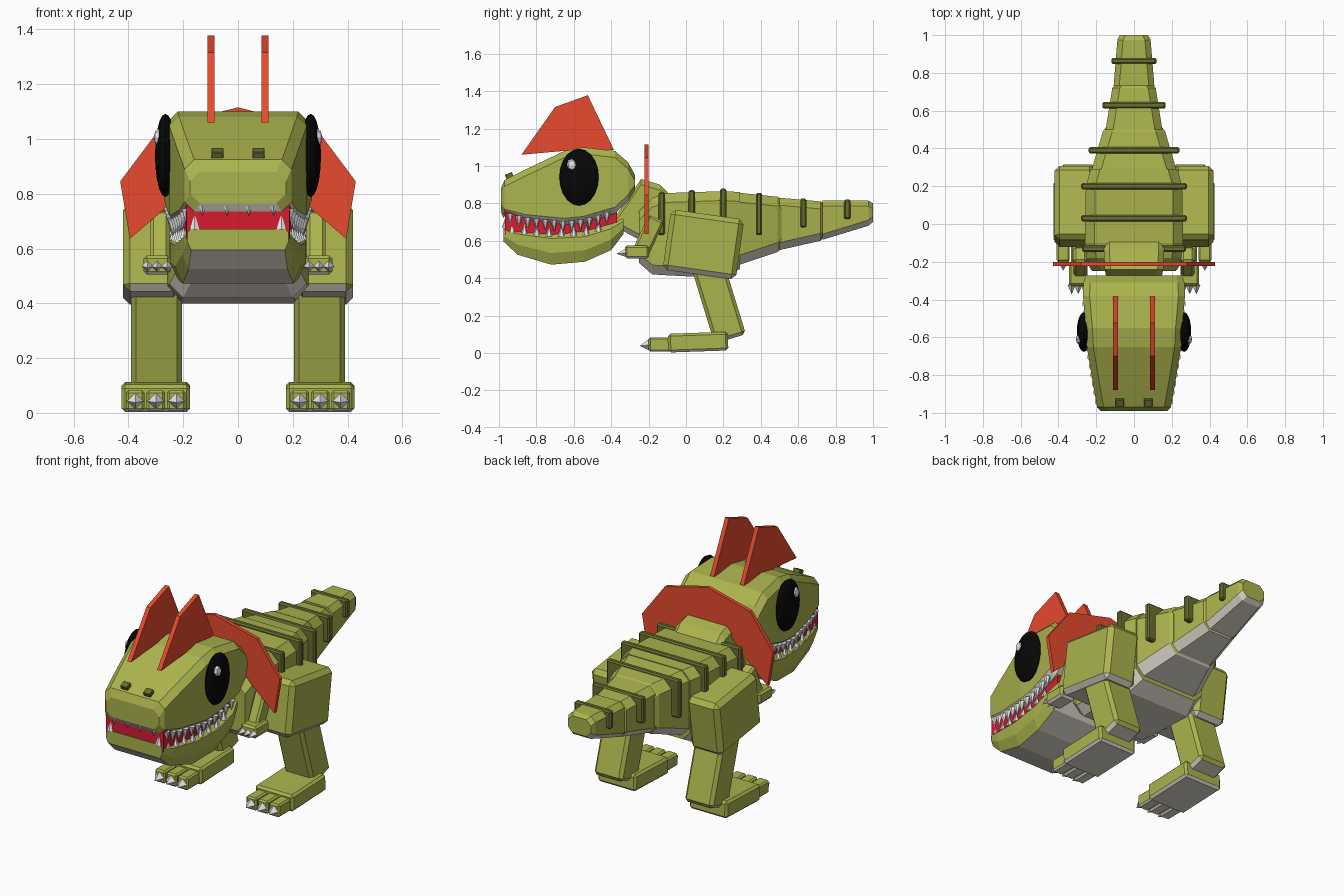
import bpy, bmesh, math
from mathutils import Matrix, Vector

cube = bpy.data.objects.get("Cube")
if cube:
    bpy.data.objects.remove(cube, do_unlink=True)


def material(name, r, g, b):
    m = bpy.data.materials.new(name)
    m.use_nodes = True
    m.diffuse_color = (r, g, b, 1)
    m.node_tree.nodes["Principled BSDF"].inputs["Base Color"].default_value = (r, g, b, 1)
    return m


GREEN = material("olive green", 0.41, 0.455, 0.075)
DARK = material("dark olive", 0.14, 0.16, 0.03)
GREY = material("underside grey", 0.76, 0.72, 0.62)
RED = material("crest red", 0.8, 0.068, 0.026)
MOUTH = material("mouth crimson", 0.68, 0.012, 0.03)
BLACK = material("eye black", 0.002, 0.002, 0.002)
CLAW = material("claw white", 0.8, 0.8, 0.8)


def finish(bm, name, mat):
    """Make an object; green parts get a grey underside."""
    bmesh.ops.recalc_face_normals(bm, faces=bm.faces)
    bm.normal_update()
    mesh = bpy.data.meshes.new(name)
    mesh.materials.append(mat)
    if mat == GREEN:
        mesh.materials.append(GREY)
        for f in bm.faces:
            f.material_index = int(f.normal.z < -0.5)
    bm.to_mesh(mesh)
    bm.free()
    obj = bpy.data.objects.new(name, mesh)
    bpy.context.collection.objects.link(obj)
    return obj


def loft(name, sections, mat=GREEN, chamfer=0.045, steep=1.0):
    """Skin chamfered rectangles given as (y, bottom, top, half width)."""
    bm = bmesh.new()
    rings = []
    for y, lo, hi, w in sections:
        c = min(chamfer, 0.4 * (hi - lo) / steep)
        d = c * steep
        right = [(w - c, lo), (w, lo + d), (w, hi - c), (w - c, hi)]
        outline = right + [(-x, z) for x, z in reversed(right)]
        rings.append([bm.verts.new((x, y, z)) for x, z in outline])
    for a, b in zip(rings, rings[1:]):
        for i in range(8):
            j = (i + 1) % 8
            bm.faces.new((a[i], a[j], b[j], b[i]))
    bm.faces.new(rings[0])
    bm.faces.new(rings[-1])
    return finish(bm, name, mat)


def box(name, center, size, tilt=0, bevel=0.015, mat=GREEN):
    """Chamfered box tilted about x (degrees)."""
    bm = bmesh.new()
    bmesh.ops.create_cube(bm, size=1, matrix=Matrix.Diagonal((*size, 1)))
    bmesh.ops.bevel(bm, geom=bm.edges[:], offset=bevel, segments=1, affect='EDGES')
    bm.transform(Matrix.Translation(center) @ Matrix.Rotation(math.radians(tilt), 4, 'X'))
    return finish(bm, name, mat)


def plate(name, outline, place, thick, mat):
    """Extrude an outline; place(a, b, t) maps it into space."""
    bm = bmesh.new()
    a, b = ([bm.verts.new(place(u, v, t)) for u, v in outline] for t in (-thick / 2, thick / 2))
    bm.faces.new(a)
    bm.faces.new(b[::-1])
    for i in range(len(a)):
        j = (i + 1) % len(a)
        bm.faces.new((a[i], b[i], b[j], a[j]))
    return finish(bm, name, mat)


def spikes(name, items, radius, length, sides):
    """Cones given as (base position, direction)."""
    bm = bmesh.new()
    for pos, way in items:
        d = Vector(way).normalized()
        m = Matrix.Translation(Vector(pos) + d * length / 2) @ d.to_track_quat('Z', 'Y').to_matrix().to_4x4()
        bmesh.ops.create_cone(bm, cap_ends=True, segments=sides, radius1=radius,
                              radius2=0, depth=length, matrix=m)
    return finish(bm, name, CLAW)


def ball(name, center, size, mat, segments):
    bm = bmesh.new()
    m = Matrix.Translation(center) @ Matrix.Diagonal((*size, 1))
    m = m @ Matrix.Rotation(math.pi / 2, 4, 'Y')
    bmesh.ops.create_uvsphere(bm, u_segments=segments, v_segments=segments // 2, radius=1, matrix=m)
    return finish(bm, name, mat)


def sample(sections, y, col):
    """Interpolate one column of a loft at y."""
    for a, b in zip(sections, sections[1:]):
        if a[0] <= y <= b[0]:
            return a[col] + (b[col] - a[col]) * (y - a[0]) / (b[0] - a[0])
    return sections[-1][col]


# Head, jaw and mouth
HEAD = [(-0.99, 0.765, 0.88, 0.175), (-0.97, 0.735, 0.925, 0.195), (-0.86, 0.705, 0.98, 0.215),
        (-0.65, 0.685, 1.08, 0.25), (-0.55, 0.695, 1.1, 0.255), (-0.38, 0.745, 1.08, 0.27),
        (-0.31, 0.81, 1.02, 0.268), (-0.272, 0.87, 0.95, 0.255)]
JAW = [(-0.975, 0.595, 0.672, 0.185), (-0.9, 0.525, 0.66, 0.205), (-0.72, 0.472, 0.64, 0.23),
       (-0.54, 0.488, 0.65, 0.248), (-0.4, 0.55, 0.69, 0.25), (-0.335, 0.635, 0.72, 0.23)]
loft("upper_head", HEAD, chamfer=0.035)
loft("lower_jaw", JAW, chamfer=0.028, steep=2.2)
loft("mouth", [(-0.968, 0.63, 0.76, 0.188), (-0.65, 0.6, 0.74, 0.215), (-0.37, 0.67, 0.78, 0.225)],
     MOUTH, 0.005)

# Teeth along both edges of the mouth
upper, lower, front = [], [], []
for s in (1, -1):
    for i in range(12):
        y = -0.94 + i * 0.047
        upper.append(((s * (sample(HEAD, y, 3) - 0.012), y, sample(HEAD, y, 1) + 0.02), (0, 0, -1)))
    for i in range(8):
        y = -0.93 + i * 0.066
        lower.append(((s * (sample(JAW, y, 3) - 0.015), y, sample(JAW, y, 2) - 0.02), (0, 0, 1)))
    lower.append(((s * 0.158, -0.965, 0.67), (0, 0, 1)))
    for x in (0.04, 0.13):
        front.append(((s * x, -0.975, 0.755), (0, 0, -1)))
spikes("upper_teeth", upper, 0.02, 0.062, 6)
spikes("lower_teeth", lower, 0.02, 0.058, 6)
spikes("front_teeth", front, 0.016, 0.036, 6)

# Neck, body and tail
loft("neck", [(-0.37, 0.67, 0.74, 0.13), (-0.24, 0.6, 0.93, 0.155), (-0.14, 0.58, 0.9, 0.16),
              (-0.08, 0.58, 0.84, 0.16)], chamfer=0.03)
loft("body", [(-0.25, 0.48, 0.76, 0.22), (-0.18, 0.42, 0.83, 0.25), (-0.1, 0.415, 0.855, 0.26),
              (0.2, 0.4, 0.865, 0.255), (0.29, 0.45, 0.86, 0.23)], chamfer=0.05)
loft("tail_base", [(0.25, 0.46, 0.86, 0.235), (0.49, 0.54, 0.835, 0.165), (0.51, 0.56, 0.82, 0.15)], chamfer=0.05)
loft("tail_middle", [(0.5, 0.55, 0.83, 0.15), (0.72, 0.6, 0.81, 0.115), (0.735, 0.62, 0.8, 0.1)], chamfer=0.04)
loft("tail_tip", [(0.73, 0.605, 0.815, 0.108), (0.975, 0.68, 0.815, 0.088), (1.0, 0.7, 0.8, 0.075)], chamfer=0.03)

# Raised bands across the back: y, bottom, top, half width
for n, (y, lo, hi, w) in enumerate([(-0.13, 0.63, 0.86, 0.275), (0.03, 0.63, 0.87, 0.28), (0.2, 0.63, 0.878, 0.28),
                                    (0.39, 0.63, 0.855, 0.24), (0.628, 0.67, 0.825, 0.168),
                                    (0.863, 0.715, 0.82, 0.12)]):
    box(f"back_band_{n + 1}", (0, y, (lo + hi) / 2), (2 * w, 0.034, hi - lo), bevel=0.008, mat=DARK)

# Neck frill
half = [(0.28, 1.045), (0.43, 0.845), (0.395, 0.635), (0.25, 0.76), (0.15, 0.87)]
frill = [(0, 1.115)] + half + [(-x, z) for x, z in reversed(half)]
plate("neck_frill", frill, lambda x, z, t: (x, -0.212 + t, z), 0.022, RED)

# Paired parts
for s, side in ((1, "left"), (-1, "right")):
    crest = [(-0.88, 1.06), (-0.7, 1.315), (-0.525, 1.378), (-0.385, 1.085), (-0.6, 1.085)]
    plate(f"{side}_crest", crest, lambda y, z, t: (s * 0.098 + t, y, z), 0.026, RED)
    ball(f"{side}_eye", (s * 0.265, -0.572, 0.94), (0.038, 0.105, 0.152), BLACK, 20)
    ball(f"{side}_eye_glint", (s * 0.288, -0.61, 1.005), (0.02, 0.028, 0.034), CLAW, 8)
    box(f"{side}_nostril", (s * 0.075, -0.945, 0.948), (0.045, 0.04, 0.025), 25, 0.003, DARK)

    # Hind leg
    box(f"{side}_thigh", (s * 0.315, 0.093, 0.58), (0.21, 0.395, 0.325), -8, 0.026)
    box(f"{side}_shin", (s * 0.2975, 0.175, 0.276), (0.185, 0.175, 0.42), 17, 0.018)
    box(f"{side}_foot", (s * 0.3, 0.065, 0.058), (0.25, 0.32, 0.1), 2, 0.013)
    toes = [s * x for x in (0.225, 0.3, 0.375)]
    for n, x in enumerate(toes):
        box(f"{side}_toe_{n + 1}", (x, -0.125, 0.045), (0.068, 0.15, 0.075), 0, 0.009)
    spikes(f"{side}_toe_claws", [((x, -0.195, 0.043), (0, -1, -0.1)) for x in toes], 0.032, 0.052, 4)

    # Arm
    box(f"{side}_arm", (s * 0.285, -0.2, 0.63), (0.07, 0.09, 0.2), -25, 0.012)
    box(f"{side}_hand", (s * 0.295, -0.262, 0.54), (0.1, 0.13, 0.07), 0, 0.012)
    fingers = [((s * x, -0.322, 0.535), (0, -1, -0.1)) for x in (0.26, 0.295, 0.33)]
    spikes(f"{side}_finger_claws", fingers, 0.022, 0.05, 4)
